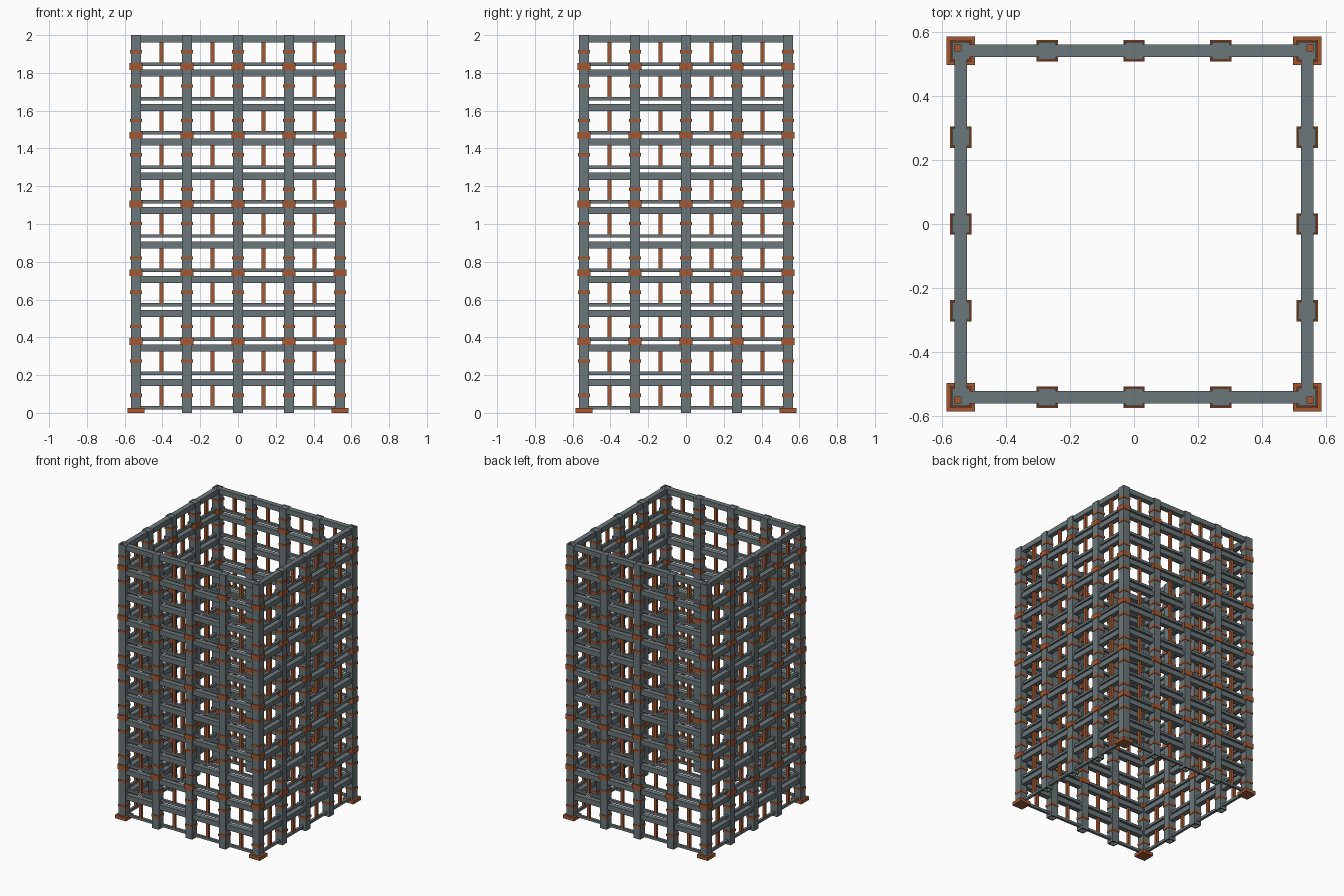
import bpy, bmesh
from mathutils import Matrix, Vector

if "Cube" in bpy.data.objects:
    bpy.data.objects.remove(bpy.data.objects["Cube"])

HALF = 0.54          # wall centre line
BAY = 0.27           # post spacing
STEP = 0.1819        # storey height
POST = 0.055
WALL = 0.008


def material(name, rgb):
    m = bpy.data.materials.new(name)
    m.diffuse_color = (*rgb, 1)
    m.use_nodes = True
    m.node_tree.nodes["Principled BSDF"].inputs["Base Color"].default_value = m.diffuse_color
    return m


STEEL = material("steel grey", (0.145, 0.18, 0.19))
RUST = material("rust orange", (0.37, 0.095, 0.03))


def box(bm, centre, size):
    bmesh.ops.create_cube(bm, size=1, matrix=Matrix.Translation(centre) @ Matrix.Diagonal((*size, 1)))


def tube(bm, x, y, z0, z1):
    """Hollow square post."""
    rings = []
    for r in (POST / 2, POST / 2 - WALL):
        for z in (z0, z1):
            rings.append([bm.verts.new((x + sx * r, y + sy * r, z))
                          for sx, sy in ((-1, -1), (1, -1), (1, 1), (-1, 1))])
    ob, ot, ib, it = rings
    for a, b in ((ob, ot), (ot, it), (it, ib), (ib, ob)):
        for i in range(4):
            j = (i + 1) % 4
            bm.faces.new((a[i], a[j], b[j], b[i]))


def finish(name, bm, mat):
    bmesh.ops.recalc_face_normals(bm, faces=bm.faces)
    me = bpy.data.meshes.new(name)
    bm.to_mesh(me)
    bm.free()
    me.materials.append(mat)
    ob = bpy.data.objects.new(name, me)
    bpy.context.collection.objects.link(ob)


def wall_boxes(name, mat, items):
    """Repeat (along, z, length, depth, height) boxes on all four walls."""
    bm = bmesh.new()
    for along, z, length, depth, height in items:
        for s in (-1, 1):
            box(bm, Vector((along, s * HALF, z)), (length, depth, height))
            box(bm, Vector((s * HALF, along, z)), (depth, length, height))
    finish(name, bm, mat)


# Post positions around the square
corners = [(sx * HALF, sy * HALF) for sx in (-1, 1) for sy in (-1, 1)]
middles = [p for k in (-1, 0, 1) for s in (-1, 1)
           for p in ((k * BAY, s * HALF), (s * HALF, k * BAY))]
bays = [(k + 0.5) * BAY for k in range(-2, 2)]

# Hollow posts
for name, spots in (("corner_posts", corners), ("middle_posts", middles)):
    bm = bmesh.new()
    for x, y in spots:
        tube(bm, x, y, 0, 2)
    finish(name, bm, STEEL)

# Heavy beams, one per bay and storey, the last one closing the top
wall_boxes("heavy_beams", STEEL,
           [(b, 0.1615 + STEP * k - (0.001 if k == 10 else 0), BAY, 0.0375, 0.0375)
            for b in bays for k in range(11)])

# Thin rails just above each heavy beam
wall_boxes("thin_rails", STEEL,
           [(b, 0.027 + STEP * k, BAY, 0.019, 0.018) for b in bays for k in range(11)])

# Short uprights between each rail and the beam above
wall_boxes("uprights", RUST,
           [(b, 0.0895 + STEP * k, 0.02, 0.02, 0.11) for b in bays for k in range(11)])

# Solid collars on every post
for name, z0, step, count, width, height in (("large_collars", 0.378, 2 * STEP, 5, 0.067, 0.036),
                                             ("small_collars", 0.093, STEP, 11, 0.061, 0.017)):
    bm = bmesh.new()
    for x, y in corners + middles:
        for k in range(count):
            box(bm, Vector((x, y, z0 + step * k)), (width, width, height))
    finish(name, bm, RUST)

# Base plates under the corner posts
bm = bmesh.new()
for x, y in corners:
    box(bm, Vector((x, y, 0.0125)), (0.0875, 0.0875, 0.025))
finish("base_plates", bm, RUST)
